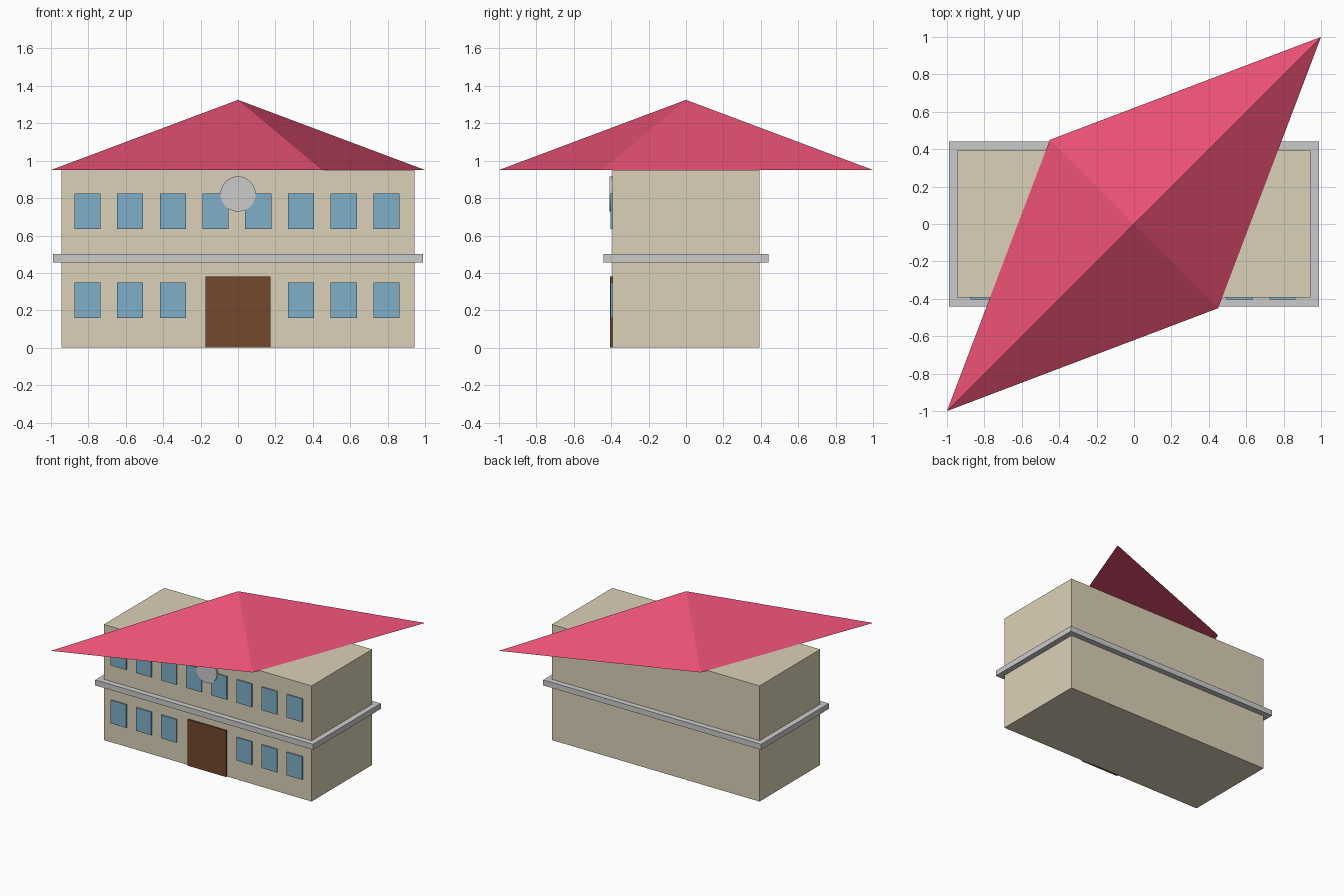
import bpy, bmesh, math

if "Cube" in bpy.data.objects:
    bpy.data.objects.remove(bpy.data.objects["Cube"])


def material(name, rgb):
    m = bpy.data.materials.new(name)
    m.diffuse_color = (*rgb, 1)
    m.use_nodes = True
    m.node_tree.nodes["Principled BSDF"].inputs["Base Color"].default_value = m.diffuse_color
    return m


WALL = material("cream_wall", (0.71, 0.64, 0.48))
ROOF = material("red_roof", (0.79, 0.08, 0.17))
GLASS = material("blue_glass", (0.21, 0.43, 0.58))
WOOD = material("brown_wood", (0.17, 0.065, 0.027))


def box(name, x, y, z, mat=None):
    """Box from (min, max) ranges on each axis."""
    bpy.ops.mesh.primitive_cube_add(size=1, location=[sum(r) / 2 for r in (x, y, z)])
    ob = bpy.context.object
    ob.name = name
    ob.scale = [r[1] - r[0] for r in (x, y, z)]
    bpy.ops.object.transform_apply(location=False, rotation=False, scale=True)
    if mat:
        ob.data.materials.append(mat)
    return ob


# Main block and the ledge between floors
box("walls", (-0.944, 0.944), (-0.393, 0.393), (0, 0.95), WALL)
box("floor_ledge", (-0.99, 0.99), (-0.44, 0.44), (0.455, 0.50))

# Front windows: eight above, six below with a gap for the door
for floor, z in (("lower", 0.16), ("upper", 0.635)):
    for i in range(8):
        if floor == "lower" and i in (3, 4):
            continue
        x = -0.805 + i * 0.2284
        box(f"{floor}_window_{i + 1}", (x - 0.07, x + 0.07),
            (-0.403, -0.383), (z, z + 0.19), GLASS)

# Front door
box("door", (-0.174, 0.174), (-0.405, -0.383), (0, 0.38), WOOD)

# Round disc above the door
bpy.ops.mesh.primitive_cylinder_add(vertices=32, radius=0.094, depth=0.028,
                                    location=(0, -0.395, 0.822),
                                    rotation=(math.pi / 2, 0, 0))
disc = bpy.context.object
disc.name = "round_disc"
bpy.ops.object.shade_smooth_by_angle()

# Diamond-shaped pyramid roof with a flat underside
bm = bmesh.new()
base = [bm.verts.new((x, y, 0.95)) for x, y in
        ((-1, -1), (0.45, -0.45), (1, 1), (-0.45, 0.45))]
apex = bm.verts.new((0, 0, 1.325))
bm.faces.new(base[::-1])
for i in range(4):
    bm.faces.new((base[i], base[(i + 1) % 4], apex))
mesh = bpy.data.meshes.new("roof")
bm.to_mesh(mesh)
bm.free()
mesh.materials.append(ROOF)
bpy.context.collection.objects.link(bpy.data.objects.new("roof", mesh))
